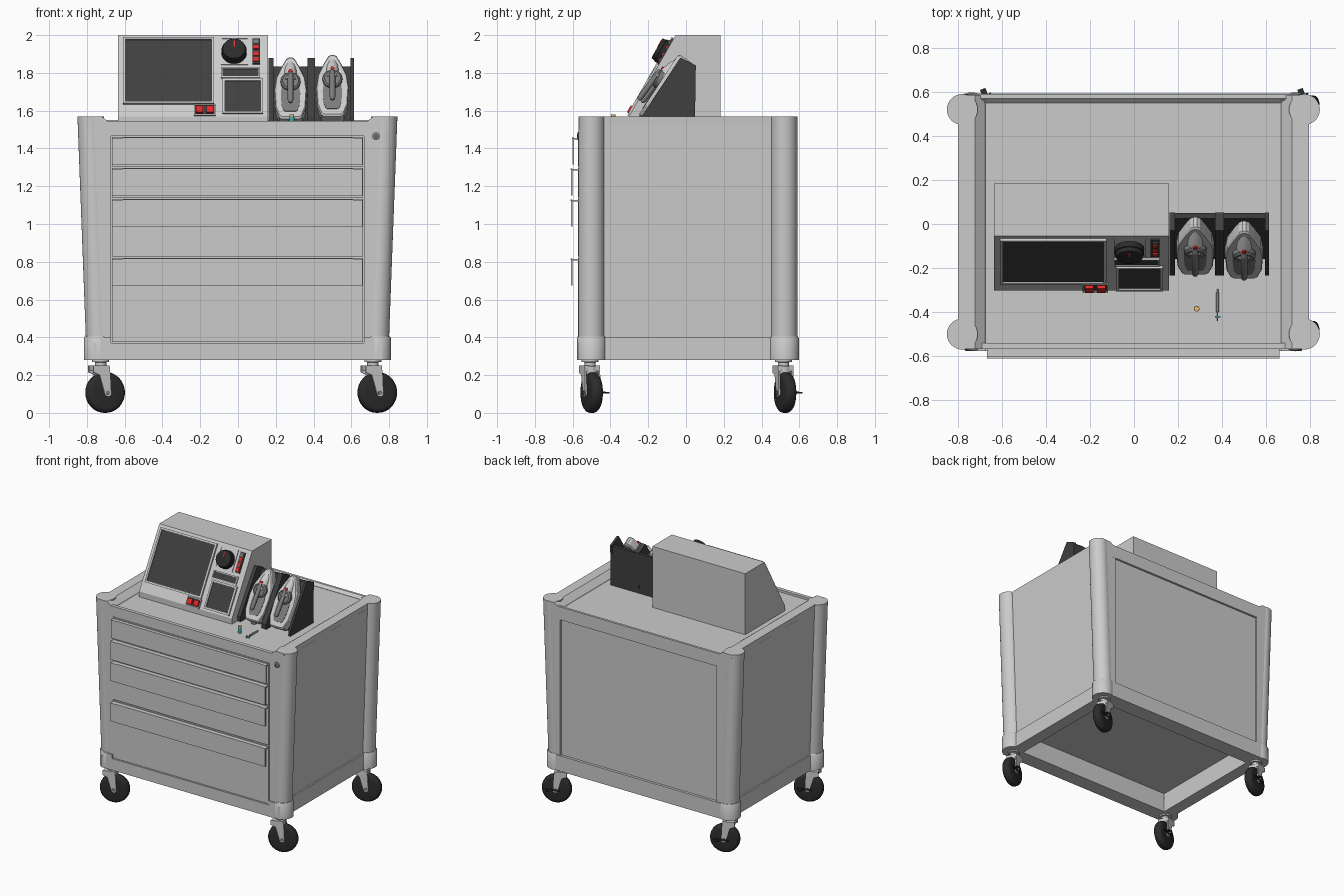
import bpy, bmesh
from math import atan, cos, sin, pi, radians
from mathutils import Matrix, Vector

if "Cube" in bpy.data.objects:
    bpy.data.objects.remove(bpy.data.objects["Cube"])

CX = -0.003
I4 = Matrix.Identity(4)
rounds = []


def mat(name, r, g, b):
    m = bpy.data.materials.new(name)
    m.diffuse_color = (r, g, b, 1)
    m.use_nodes = True
    m.node_tree.nodes["Principled BSDF"].inputs["Base Color"].default_value = m.diffuse_color
    return m


DARK = mat("dark_plastic", .05, .05, .05)
BLACK = mat("black_rubber", .025, .025, .025)
MID = mat("mid_grey", .2, .2, .2)
GREY = mat("panel_grey", .52, .52, .52)
RED = mat("red", .8, .02, .02)
TEAL = mat("teal", .05, .45, .38)
AMBER = mat("amber", .8, .5, .15)


def finish(name, bm, material=None, smooth=False, M=I4):
    bmesh.ops.recalc_face_normals(bm, faces=bm.faces)
    me = bpy.data.meshes.new(name)
    bm.to_mesh(me)
    bm.free()
    me.transform(M)
    ob = bpy.data.objects.new(name, me)
    bpy.context.collection.objects.link(ob)
    if material:
        me.materials.append(material)
    if smooth:
        rounds.append(ob)
    return ob


def loft(name, rings, material=None, smooth=False, M=I4, wrap=False):
    """Skin between rings of equal length; wrap joins last to first, else capped."""
    bm = bmesh.new()
    vs = [[bm.verts.new(p) for p in r] for r in rings]
    n = len(vs[0])
    for a, b in zip(vs, vs[1:] + ([vs[0]] if wrap else [])):
        for i in range(n):
            bm.faces.new((a[i], a[(i + 1) % n], b[(i + 1) % n], b[i]))
    if not wrap:
        bm.faces.new(vs[0])
        bm.faces.new(vs[-1])
    return finish(name, bm, material, smooth, M)


def prism(name, pts, a, b, axis="x", material=None, M=I4):
    put = {"x": lambda p, t: (t, p[0], p[1]), "y": lambda p, t: (p[0], t, p[1])}[axis]
    return loft(name, [[put(p, t) for p in pts] for t in (a, b)], material, False, M)


def rect(x0, x1, y0, y1, z):
    return [(x0, y0, z), (x1, y0, z), (x1, y1, z), (x0, y1, z)]


def box(name, x0, x1, y0, y1, z0, z1, material=None, M=I4):
    return loft(name, [rect(x0, x1, y0, y1, z0), rect(x0, x1, y0, y1, z1)], material, False, M)


def circle(x, y, z, r, n=32):
    return [(x + r * cos(2 * pi * i / n), y + r * sin(2 * pi * i / n), z) for i in range(n)]


def turned(name, p0, p1, prof, material=None, M=I4, n=32):
    """Lathe along p0-p1; prof lists (fraction along, radius)."""
    p0, p1 = Vector(p0), Vector(p1)
    T = Matrix.Translation(p0) @ (p1 - p0).to_track_quat("Z", "Y").to_matrix().to_4x4()
    L = (p1 - p0).length
    return loft(name, [circle(0, 0, t * L, r, n) for t, r in prof], material, True, M @ T)


def rod(name, p0, p1, r, material=None, M=I4, n=24):
    return turned(name, p0, p1, [(0, r), (1, r)], material, M, n)


# cabinet body, tapered in x, hollow underneath, its top is the tray floor
loft("cabinet_core", [rect(CX - x, CX + x, y0, y1, z) for x, y0, y1, z in (
    (.67, -.46, .47, .43), (.67, -.46, .47, .34), (.752, -.553, .572, .34), (.795, -.553, .572, 1.528))])
loft("base_frame", [rect(CX - x, CX + x, y0, y1, z) for x, y0, y1, z in (
    (.765, -.577, .592, .28), (.765, -.577, .592, .37), (.67, -.46, .47, .37), (.67, -.46, .47, .28))],
    wrap=True)
box("base_back_upstand", CX - .74, CX + .74, .56, .592, .365, .40)
box("front_top_rail", CX - .70, CX + .70, -.568, -.54, 1.465, 1.545)
prism("back_top_rail", [(.55, 1.52), (.55, 1.53), (.57, 1.55), (.588, 1.55), (.588, 1.45), (.56, 1.45)],
      CX - .70, CX + .70)

for side, s in (("left", -1), ("right", 1)):
    prism(side + "_tray_rim", [(CX + s * x, z) for x, z in (
        (.67, 1.525), (.675, 1.535), (.72, 1.57), (.797, 1.57), (.793, 1.5), (.68, 1.5))], -.568, .587, "y")
    box(side + "_base_upstand", *sorted((CX + s * .73, CX + s * .765)), -.5, .52, .365, .40)
    box(side + "_base_front_upstand", *sorted((CX + s * .67, CX + s * .74)), -.577, -.54, .365, .40)
    for end, cy, y0, y1 in (("front", -.50, -.568, -.54), ("back", .52, .56, .587)):
        # rounded leaning corner post, its foot sleeve and the flat stile beside it
        loft(f"{end}_{side}_post", [circle(CX + s * .732, cy, .38, .07),
                                    circle(CX + s * .777, cy, 1.57, .07)], smooth=True)
        loft(f"{end}_{side}_foot_sleeve", [circle(CX + s * .735, cy, z, r) for z, r in (
            (.28, .078), (.396, .078), (.404, .073))], smooth=True)
        loft(f"{end}_{side}_stile", [rect(*sorted((CX + s * .67, CX + s * x)), y0, y1, z)
                                     for x, z in ((.735, .38), (.778, 1.545))])

# drawers with overhanging pull lips
for i, (z0, z1, ly) in enumerate(((1.305, 1.46, -.602), (1.14, 1.297, -.61),
                                  (.828, 1.132, -.61), (.375, .82, -.61)), 1):
    box(f"drawer_{i}", -.668, .662, -.572, -.54, z0, z1, GREY)
    t, b = z1 - .005, z1 - .145
    prism(f"drawer_pull_{i}", [(-.56, t), (ly, t), (ly, b), (ly + .008, b),
                               (ly + .008, t - .008), (-.56, t - .008)], -.667, .66, "x", GREY)
    box(f"drawer_pull_bead_{i}", -.61, .61, ly - .001, ly + .008, t - .004, t + .003, GREY)
turned("lock", (.73, -.56, 1.466), (.73, -.575, 1.466), [(0, .022), (.8, .022), (1, .017)], MID)
box("lock_slot", .727, .733, -.577, -.57, 1.455, 1.477, DARK)

# casters
for cx in (-.727, .714):
    for cy in (-.508, .516):
        nm = ("front" if cy < 0 else "back") + ("_left" if cx < 0 else "_right")
        M = Matrix.Translation((cx, cy, 0)) @ Matrix.Rotation(radians(20), 4, "Z")
        turned(nm + "_caster_stem", (0, 0, .20), (0, 0, .285),
               [(0, .04), (.55, .04), (.6, .03), (.8, .03), (.82, .045), (1, .045)], None, M)
        turned(nm + "_wheel", (.025, -.032, .108), (.025, .032, .108),
               [(0, .03), (.01, .085), (.05, .095), (.2, .105), (.35, .108), (.65, .108),
                (.8, .105), (.95, .095), (.99, .085), (1, .03)], BLACK, M)
        fork = [(-.055, .25), (.035, .25), (.04, .2), (.045, .095), (.03, .085), (.012, .09), (-.02, .2), (-.055, .215)]
        for y in (-.043, .034):
            prism(nm + "_fork_cheek", fork, y, y + .009, "y", None, M)
        box(nm + "_fork_head", -.05, .035, -.043, .043, .222, .25, None, M)
        rod(nm + "_axle", (.025, -.046, .107), (.025, .046, .107), .012, MID, M, 12)
        box(nm + "_brake_arm", -.01, .10, .043, .05, .102, .112, BLACK, M)
        box(nm + "_brake_pedal", .058, .084, .045, .078, .103, .11, BLACK, M)

# monitor housing with sloped face
prism("console_housing", [(-.302, 1.525), (-.302, 1.57), (-.055, 2.0), (.183, 2.0), (.183, 1.525)],
      -.635, .16, "x", GREY)
K = .57
TILT = atan(K)


def face_at(x, z):
    z -= .007
    return Matrix.Translation((x + .004, -.30 + K * (z - 1.57), z)) @ Matrix.Rotation(-TILT, 4, "X")


def panel(name, x0, x1, z0, z1, out, material=None):
    h = (z1 - z0) / 2 / cos(TILT)
    w = (x1 - x0) / 2
    return box(name, -w, w, -out, .01, -h, h, material, face_at((x0 + x1) / 2, (z0 + z1) / 2))


def framed(name, x0, x1, z0, z1, out, border, material):
    """Raised picture-frame bezel with a sunken coloured pane."""
    h, w, b = (z1 - z0) / 2 / cos(TILT), (x1 - x0) / 2, border
    M = face_at((x0 + x1) / 2, (z0 + z1) / 2)

    def ring(d, y):
        return [(sx * (w - d), y, sz * (h - d)) for sx, sz in ((-1, -1), (1, -1), (1, 1), (-1, 1))]
    loft(name + "_bezel", [ring(0, .01), ring(0, -out), ring(b, -out), ring(b, .01)], GREY, False, M, True)
    panel(name + "_pane", x0 + b, x1 - b, z0 + b * .9, z1 - b * .9, out * .5, material)


framed("screen", -.612, -.13, 1.64, 1.99, .014, .013, DARK)
framed("speaker", -.085, .128, 1.588, 1.772, .014, .013, DARK)
framed("printer_slot", -.095, .112, 1.778, 1.832, .01, .008, DARK)
framed("dial_plate", -.095, .05, 1.848, 1.99, .006, .005, GREY)
D = face_at(-.025, 1.912)
turned("dial", (0, 0, 0), (0, -.052, 0), [(0, .067), (.55, .067), (.6, .063), (.95, .06), (1, .053)], BLACK, D)
box("dial_pointer", -.004, .004, -.054, -.04, .01, .045, RED, D)
panel("indicator_strip", .072, .112, 1.852, 1.985, .008, DARK)
for i, (z, m) in enumerate(((1.966, MID), (1.938, RED), (1.903, RED), (1.873, RED))):
    panel(f"indicator_{i}", .079, .105, z - .01, z + .01, .014, m)
framed("switch_plate", -.238, -.123, 1.577, 1.637, .012, .006, DARK)
for i, x in enumerate((-.208, -.152)):
    panel(f"red_switch_{i}", x - .019, x + .019, 1.588, 1.624, .022, RED)

# paddle dock: dividers, back wall and sloped bays
for i, (a, b) in enumerate(((.161, .187), (.367, .408), (.596, .613))):
    prism(f"dock_divider_{i}", [(-.235, 1.525), (-.235, 1.57), (-.03, 1.88), (.052, 1.84), (.047, 1.525)], a, b, "x", DARK)
prism("dock_bays", [(-.16, 1.525), (-.16, 1.56), (.025, 1.835), (.05, 1.835), (.047, 1.525)], .17, .60, "x", DARK)

# paddles resting in the dock
half = [(.045, -.19), (.06, -.18), (.08, -.12), (.086, -.01), (.076, .07), (.045, .145), (.022, .19), (.008, .2)]
P = atan(.66)
for nm, x, z, dy in (("left", .278, 1.708, .015), ("right", .5, 1.722, -.012)):
    M = Matrix.Translation((x, -.235 + .66 * (z - 1.57) + .015 + dy, z)) @ Matrix.Rotation(-P, 4, "X")
    out = half + [(-a, b) for a, b in reversed(half)]
    loft(nm + "_paddle_body", [[(a * s, y, b * s) for a, b in out] for y, s in (
        (.05, .92), (.042, 1), (-.012, 1), (-.02, .95))], GREY, False, M)
    prism(nm + "_paddle_inlay", [(a * .6, b * .62 - .03) for a, b in out], -.023, 0, "y", MID, M)
    turned(nm + "_paddle_neck", (0, .01, .185), (0, -.03, .03), [(0, .02), (.4, .032), (1, .036)], GREY, M)
    turned(nm + "_paddle_collar", (0, -.02, .035), (0, -.05, .03), [(0, .052), (.7, .052), (1, .042)], MID, M)
    turned(nm + "_paddle_handle", (0, -.055, .075), (0, -.064, -.12),
           [(0, .007), (.03, .012), (.1, .015), (.9, .015), (.97, .012), (1, .007)], MID, M, 20)
    rod(nm + "_paddle_button", (0, -.04, .088), (0, -.056, .088), .01, RED, M, 16)
rod("dock_left_contact", (.277, -.20, 1.528), (.277, -.20, 1.565), .02, MID)

# vial and syringe on the tray
rod("vial", (.285, -.385, 1.527), (.285, -.385, 1.57), .013, TEAL)
rod("vial_cap", (.285, -.385, 1.569), (.285, -.385, 1.58), .012, AMBER)
rod("syringe_barrel", (.38, -.31, 1.535), (.38, -.40, 1.535), .007, MID, n=16)
rod("syringe_plunger", (.38, -.295, 1.535), (.38, -.32, 1.535), .003, None, n=12)
rod("syringe_needle", (.38, -.40, 1.535), (.38, -.44, 1.535), .002, TEAL, n=8)
box("syringe_flange", .367, .393, -.424, -.418, 1.528, 1.541, TEAL)

# smooth shading on the turned parts
bpy.ops.object.select_all(action="DESELECT")
for ob in rounds:
    ob.select_set(True)
bpy.context.view_layer.objects.active = rounds[0]
bpy.ops.object.shade_smooth_by_angle(angle=radians(35))
